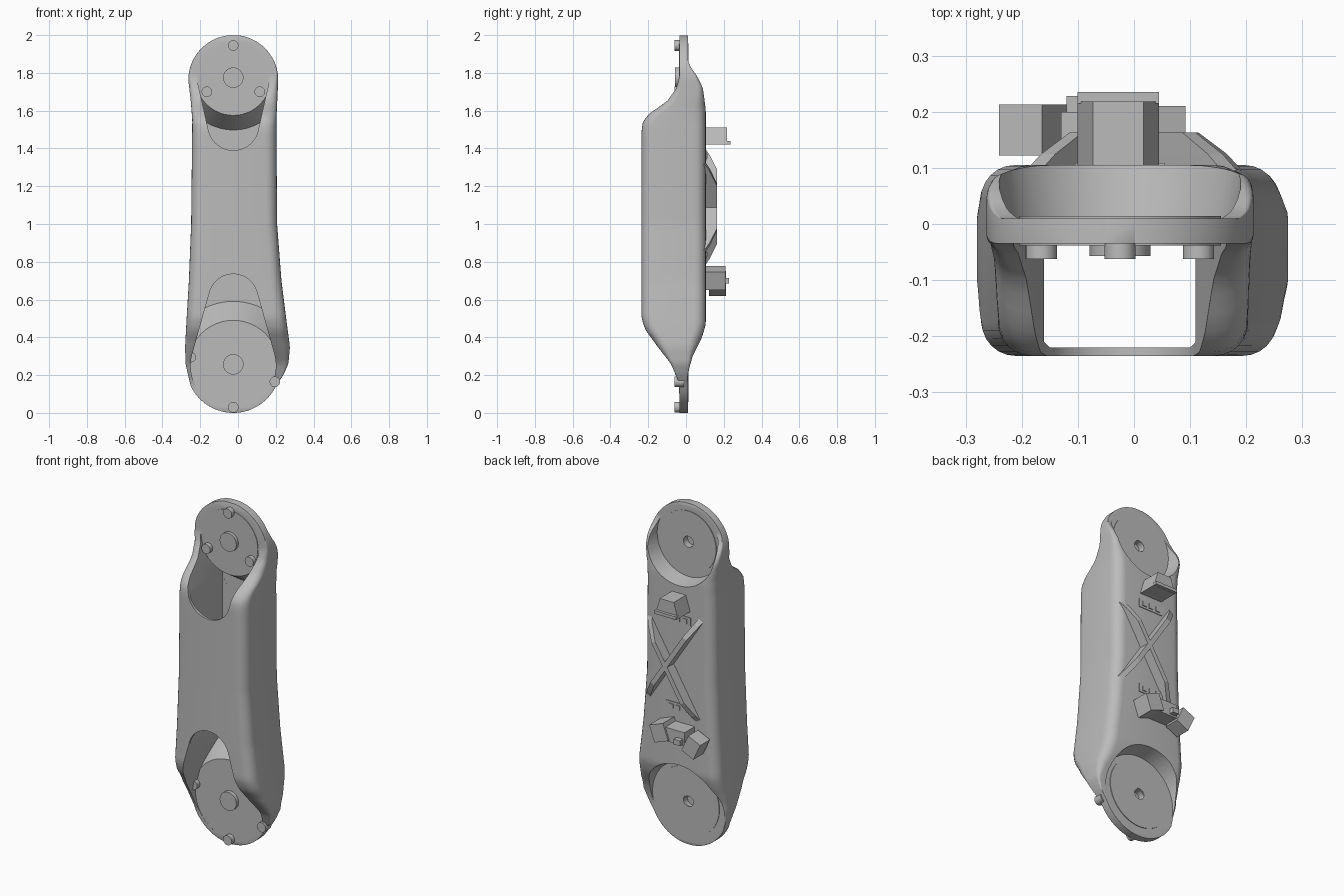
import bpy, bmesh
from math import sin, cos, pi, sqrt, radians
from mathutils import Vector, Matrix

cube = bpy.data.objects.get("Cube")
if cube:
    bpy.data.objects.remove(cube)

grey = bpy.data.materials.new("plain grey")
grey.use_nodes = True
grey.diffuse_color = (0.5, 0.5, 0.5, 1)
grey.node_tree.nodes["Principled BSDF"].inputs["Base Color"].default_value = (0.5, 0.5, 0.5, 1)

CX = -0.025                 # joint axis
TOP_Z, LOW_Z = 1.762, 0.25  # outline circle centres


def make(name, bm):
    bmesh.ops.recalc_face_normals(bm, faces=bm.faces)
    mesh = bpy.data.meshes.new(name)
    bm.to_mesh(mesh)
    bm.free()
    mesh.materials.append(grey)
    ob = bpy.data.objects.new(name, mesh)
    bpy.context.collection.objects.link(ob)
    return ob


def hull(name, pts):
    bm = bmesh.new()
    for p in pts:
        bm.verts.new(p)
    bmesh.ops.convex_hull(bm, input=bm.verts)
    bmesh.ops.dissolve_limit(bm, angle_limit=0.01, verts=bm.verts, edges=bm.edges)
    return make(name, bm)


def ring(x, z, r, y, n=48):
    return [(x + r * cos(2 * pi * i / n), y, z + r * sin(2 * pi * i / n)) for i in range(n)]


def disc(name, x, z, r, y0, y1, r1=None, n=48):
    return hull(name, ring(x, z, r, y0, n) + ring(x, z, r1 or r, y1, n))


def smooth(ob):
    bpy.ops.object.select_all(action='DESELECT')
    ob.select_set(True)
    bpy.context.view_layer.objects.active = ob
    bpy.ops.object.shade_smooth_by_angle(angle=radians(30))


def boolean(ob, cutter, op='DIFFERENCE'):
    mod = ob.modifiers.new("cut", 'BOOLEAN')
    mod.operation, mod.solver, mod.object = op, 'EXACT', cutter
    bpy.context.view_layer.objects.active = ob
    bpy.ops.object.modifier_apply(modifier=mod.name)
    bpy.data.objects.remove(cutter)


def lerp(table, z):
    for (z0, a), (z1, b) in zip(table, table[1:]):
        if z <= z1:
            return a + (b - a) * (z - z0) / (z1 - z0)
    return table[-1][1]


# Outline and depth tables along the height
LEFT = [(.14, -.25), (.26, -.278), (.35, -.28), (.5, -.272), (.7, -.26), (1, -.248), (1.55, -.242), (1.65, -.25), (1.762, -.263)]
RIGHT = [(.14, .2), (.2, .24), (.26, .267), (.35, .275), (.5, .255), (.7, .23), (1, .207), (1.55, .203), (1.762, .213)]
FRONT = [(0, -.035), (.14, -.036), (.18, -.045), (.26, -.08), (.35, -.15), (.44, -.215), (.5, -.235), (1.5, -.235),
         (1.54, -.228), (1.58, -.2), (1.65, -.1), (1.72, -.05), (1.78, -.035), (2, -.035)]
BACK = [(0, .01), (.2, .01), (.24, .018), (.3, .035), (.4, .085), (.47, .105), (1.6, .105), (1.72, .09),
        (1.78, .06), (1.83, .025), (1.87, .01), (2, .01)]


def span(z):
    if z > TOP_Z:
        h = sqrt(max(0, .238 ** 2 - (z - TOP_Z) ** 2))
        return CX - h, CX + h
    x0, x1 = lerp(LEFT, z), lerp(RIGHT, z)
    if z < LOW_Z:
        h = sqrt(max(0, .25 ** 2 - (z - LOW_Z) ** 2))
        x0 = max(x0, CX - h * 1.01) if z >= .14 else CX - h
        x1 = x1 if z >= .14 else CX + h
    return x0, x1


def section(z):
    x0, x1 = span(z)
    y0, y1 = lerp(FRONT, z), lerp(BACK, z)
    r = min(.06, max(.001, (y1 - y0 - .045) * .3), (x1 - x0) * .45)
    corners = [(x1 - r, y1 - r), (x0 + r, y1 - r), (x0 + r, y0 + r), (x1 - r, y0 + r)]
    return [(cx + r * cos(a), cy + r * sin(a), z)
            for q, (cx, cy) in enumerate(corners)
            for a in [pi / 2 * (q + k / 6) for k in range(7)]]


# Arm body lofted from rounded sections
N = 110
bm = bmesh.new()
rows = [[bm.verts.new(p) for p in section(.0005 + .999 * (1 - cos(pi * i / N)))] for i in range(N + 1)]
for a, b in zip(rows, rows[1:]):
    for i in range(len(a)):
        j = (i + 1) % len(a)
        bm.faces.new((a[i], a[j], b[j], b[i]))
bm.faces.new(rows[0])
bm.faces.new(rows[-1])
body = make("arm_body", bm)

# Hollow channel with a scoop at each joint, kept clear of the joint seats
tunnel = hull("tunnel", [(x, y, z) for x, y in [(-.16, -.21), (-.15, -.22), (.1, -.22), (.11, -.21), (.11, .085), (-.16, .085)]
                         for z in (.2, 1.8)])
for z, r, z2, r2 in [(1.775, .19, 1.525, .135), (.25, .226, .605, .13)]:
    pts = [p for y in (-.4, .0851) for p in ring(CX, z, r, y) + ring(CX, z2, r2, y)]
    boolean(tunnel, hull("scoop", pts), 'UNION')
boolean(tunnel, disc("seat", CX, 1.775, .2, -.035, .12, .3))
boolean(tunnel, disc("seat", CX, .25, .24, -.035, .12, .37))
boolean(body, tunnel)

# Round recesses in the back, each with a centre hole
for z, r in [(1.775, .205), (.25, .235)]:
    boolean(body, disc("recess", CX, z, r, .01, .13, r + .022))
    boolean(body, disc("hole", CX, z, .032, -.025, .05))
smooth(body)

# Joint cover plates, hubs and locating pins
JOINTS = [("upper", 1.775, .18, [(CX, 1.945), (-.165, 1.7), (.115, 1.7)]),
          ("lower", .257, .2, [(CX, .03), (-.25, .295), (.195, .165)])]
for label, z, r, pins in JOINTS:
    smooth(disc(label + "_hub", CX, z, .054, -.03, -.057, n=32))
    if label == "upper":
        smooth(disc(label + "_front_plate", CX, z, r, -.03, -.038))
    back = disc(label + "_back_plate", CX, z, r, .005, .014)
    boolean(back, disc("hole", CX, z, .032, -.02, .05))
    smooth(back)
    for i, (x, pz) in enumerate(pins):
        smooth(disc(f"{label}_pin_{i + 1}", x, pz, .028, -.01, -.062, n=24))


# Crossed ribs with sloping ends
def rib(name, a, b):
    a, b = Vector((a[0], 0, a[1])), Vector((b[0], 0, b[1]))
    d = (b - a).normalized()
    side = Vector((d.z, 0, -d.x)) * .016
    pts = []
    for s, t, y in [(0, 0, .095), (.05, .05, .125), (.14, .14, .163)]:
        for e, sign in ((a, 1), (b, -1)):
            for w in (-1, 1):
                pts.append(e + d * sign * s + side * w * (1 - t) + Vector((0, y, 0)))
    hull(name, pts)


rib("cross_rib_1", (-.18, 1.4), (.18, .85))
rib("cross_rib_2", (.17, 1.33), (-.16, .78))


# Connector housings
def block(name, x, z, w, h, y0, y1, turn=0, taper=1.0):
    m = Matrix.Translation((x, 0, z)) @ Matrix.Rotation(radians(turn), 4, 'Y')
    return hull(name, [m @ Vector((sx * w / 2 * (taper if sz > 0 else 1), y, sz * h / 2))
                       for sx in (-1, 1) for sz in (-1, 1) for y in (y0, y1)])


block("upper_connector", -.028, 1.465, .145, .09, .1, .218, taper=.62)
block("upper_connector_lip", -.028, 1.43, .145, .018, .215, .235)
block("lower_connector_left", .03, .715, .095, .1, .1, .21, 20)
block("lower_connector_middle", -.065, .715, .13, .08, .1, .2)
block("lower_connector_right", -.18, .685, .085, .105, .122, .213, -25)
block("lower_connector_latch", -.1, .7, .04, .03, .19, .228)

# Socket plates beside the connectors
for label, z in (("upper", 1.36), ("lower", .84)):
    block(label + "_socket_plate", -.025, z, .16, .05, .1, .109)
    for i in (-1, 0, 1):
        block(f"{label}_socket_pad_{i + 2}", -.025 + i * .045, z, .028, .026, .105, .114)
